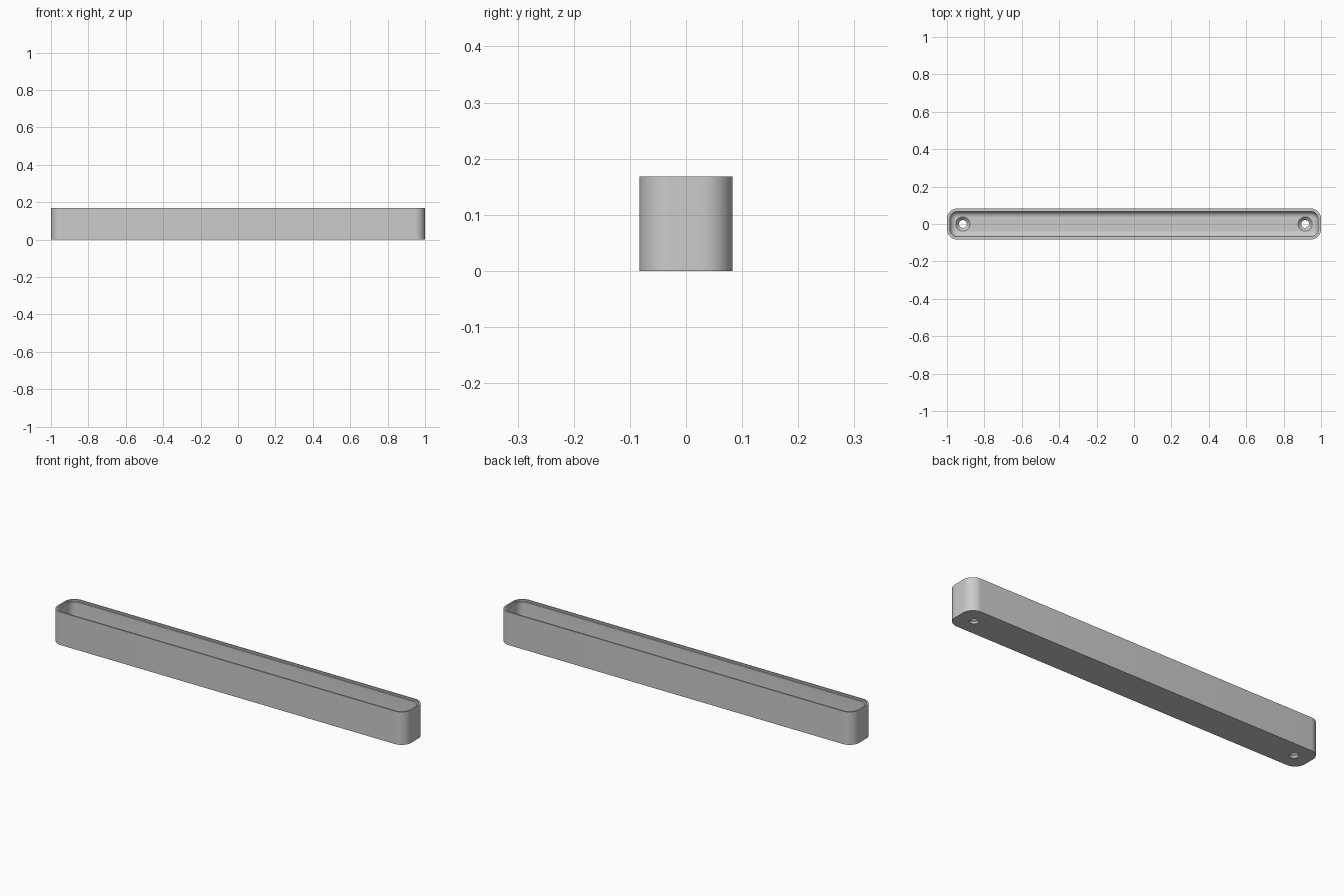
import bpy
import bmesh
import math

LENGTH, WIDTH, HEIGHT = 2.0, 0.166, 0.168
CORNER, WALL, FLOOR, FILLET = 0.055, 0.016, 0.028, 0.03
HOLE_X, HOLE_R, SINK_R = 0.915, 0.021, 0.038
ARC = 10

cube = bpy.data.objects.get("Cube")
if cube:
    bpy.data.objects.remove(cube, do_unlink=True)

grey = bpy.data.materials.new("light grey")
grey.use_nodes = True
colour = (0.6, 0.6, 0.6, 1)
grey.diffuse_color = colour
grey.node_tree.nodes["Principled BSDF"].inputs["Base Color"].default_value = colour


def make_object(name, bm):
    bmesh.ops.recalc_face_normals(bm, faces=bm.faces)
    mesh = bpy.data.meshes.new(name)
    bm.to_mesh(mesh)
    bm.free()
    mesh.materials.append(grey)
    obj = bpy.data.objects.new(name, mesh)
    bpy.context.collection.objects.link(obj)
    return obj


def rounded_loop(bm, inset, z):
    """Rounded rectangle, offset inwards from the outer outline."""
    r = CORNER - inset
    verts = []
    for corner, (sx, sy) in enumerate([(1, 1), (-1, 1), (-1, -1), (1, -1)]):
        for i in range(ARC + 1):
            a = (corner + i / ARC) * math.pi / 2
            verts.append(bm.verts.new((sx * (LENGTH / 2 - CORNER) + r * math.cos(a),
                                       sy * (WIDTH / 2 - CORNER) + r * math.sin(a), z)))
    return verts


def loft(bm, loops):
    """Join successive loops with quads and cap both ends."""
    for a, b in zip(loops, loops[1:]):
        n = len(a)
        for i in range(n):
            j = (i + 1) % n
            bm.faces.new((a[i], a[j], b[j], b[i]))
    bm.faces.new(loops[0])
    bm.faces.new(loops[-1])


# Tray: outer wall, stepped rim, inner wall and filleted floor
profile = [(0, 0), (0, HEIGHT), (WALL / 2, HEIGHT),
           (WALL / 2, HEIGHT - 0.008), (WALL, HEIGHT - 0.008)]
for i in range(9):
    a = i / 8 * math.pi / 2
    profile.append((WALL + FILLET * (1 - math.cos(a)),
                    FLOOR + FILLET * (1 - math.sin(a))))
bm = bmesh.new()
loft(bm, [rounded_loop(bm, inset, z) for inset, z in profile])
tray = make_object("tray", bm)

# Countersunk screw holes at both ends
sink_z = FLOOR - (SINK_R - HOLE_R)
for side, x in (("left", HOLE_X), ("right", -HOLE_X)):
    bm = bmesh.new()
    rings = []
    for r, z in [(HOLE_R, -0.02), (HOLE_R, sink_z), (SINK_R, FLOOR), (SINK_R, FLOOR + 0.02)]:
        ring = bmesh.ops.create_circle(bm, segments=32, radius=r)["verts"]
        bmesh.ops.translate(bm, verts=ring, vec=(x, 0, z))
        rings.append(ring)
    loft(bm, rings)
    cutter = make_object(side + "_hole_cutter", bm)
    cutter.hide_render = True
    cutter.hide_viewport = True
    mod = tray.modifiers.new(side + " hole", "BOOLEAN")
    mod.operation = "DIFFERENCE"
    mod.solver = "EXACT"
    mod.object = cutter

# Bake the holes, then shade
bpy.ops.object.select_all(action="DESELECT")
tray.select_set(True)
bpy.context.view_layer.objects.active = tray
for mod in list(tray.modifiers):
    bpy.ops.object.modifier_apply(modifier=mod.name)
bpy.ops.object.shade_smooth_by_angle(angle=math.radians(30))
for obj in [o for o in bpy.data.objects if o.name.endswith("_hole_cutter")]:
    bpy.data.objects.remove(obj, do_unlink=True)
